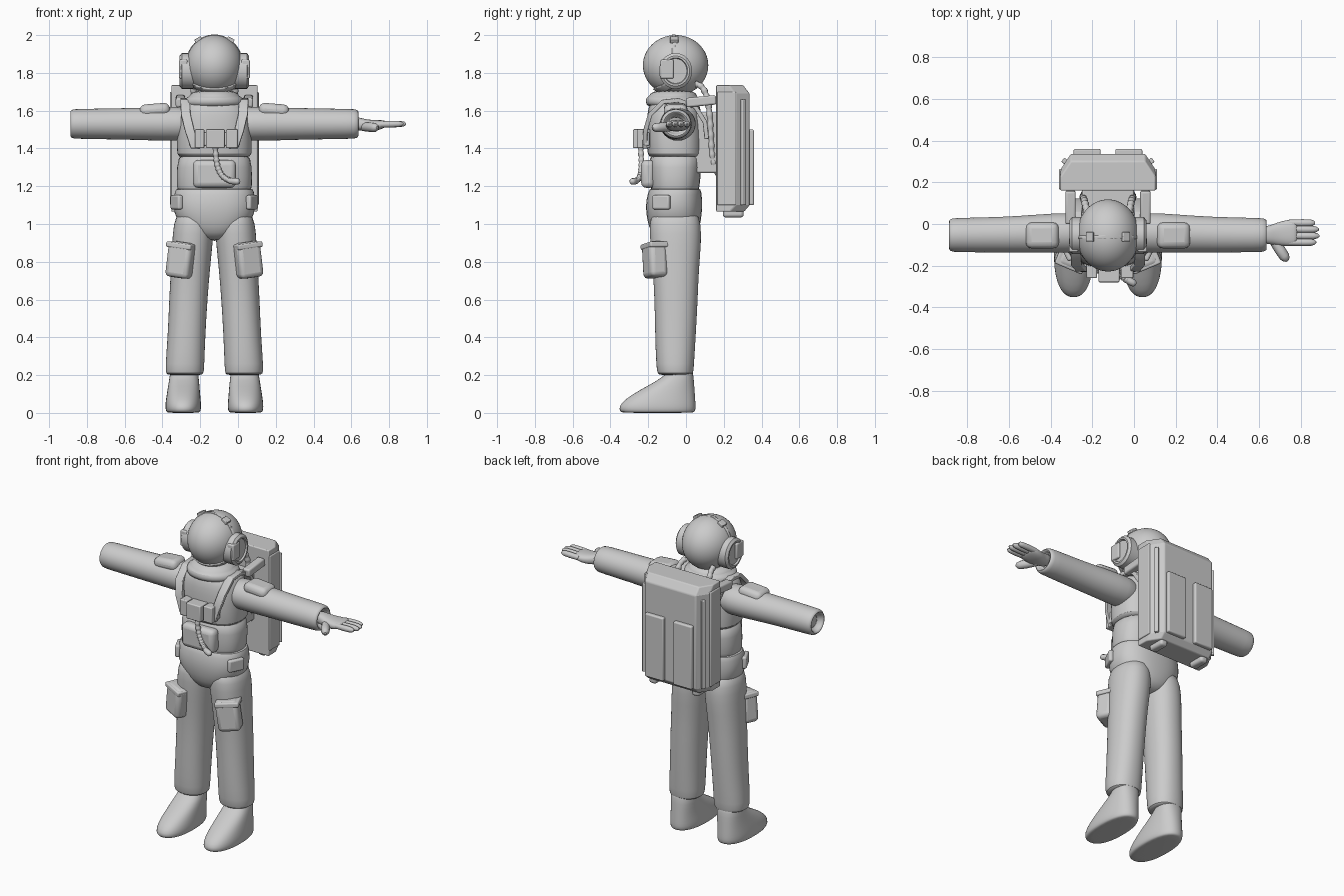
import bpy, bmesh, math
from mathutils import Vector, Matrix, Euler
from mathutils.geometry import interpolate_bezier

cube = bpy.data.objects.get("Cube")
if cube:
    bpy.data.objects.remove(cube)

CX = -0.125  # body centre line
SIDES = (("left", 1), ("right", -1))
HEAD = Vector((CX, -0.055, 1.84))

suit = bpy.data.materials.new("suit_grey")
suit.use_nodes = True
suit.diffuse_color = (0.6, 0.6, 0.6, 1)
suit.node_tree.nodes["Principled BSDF"].inputs["Base Color"].default_value = (0.6, 0.6, 0.6, 1)


def finish(name, bm, bevel=0, sub=0, angle=40):
    bmesh.ops.recalc_face_normals(bm, faces=bm.faces)
    me = bpy.data.meshes.new(name)
    bm.to_mesh(me)
    bm.free()
    me.materials.append(suit)
    me.shade_smooth()
    me.set_sharp_from_angle(angle=math.radians(angle))
    ob = bpy.data.objects.new(name, me)
    bpy.context.collection.objects.link(ob)
    if bevel:
        m = ob.modifiers.new("Bevel", "BEVEL")
        m.width, m.segments = bevel, 3
        m.limit_method = "ANGLE"
    if sub:
        ob.modifiers.new("Subdivision", "SUBSURF").levels = sub
        ob.modifiers["Subdivision"].render_levels = sub
    return ob


def skin(bm, rings):
    """Bridge equal rings of points and cap both ends."""
    loops = [[bm.verts.new(p) for p in r] for r in rings]
    for a, b in zip(loops, loops[1:]):
        for i in range(len(a)):
            j = (i + 1) % len(a)
            bm.faces.new((a[i], a[j], b[j], b[i]))
    bm.faces.new(loops[0])
    bm.faces.new(loops[-1])


def loft(name, axis, rings, s=1, p=2.0, n=24, sub=1, angle=60):
    """Rings are (position, centre a, centre b, radius a, radius b)."""
    bm, out = bmesh.new(), []
    for t, a, b, ra, rb in rings:
        ring = []
        for i in range(n):
            c, d = math.cos(math.tau * i / n), math.sin(math.tau * i / n)
            u = a + ra * math.copysign(abs(c) ** (2 / p), c)
            v = b + rb * math.copysign(abs(d) ** (2 / p), d)
            x, y, z = (t, u, v) if axis == "x" else (u, v, t)
            ring.append((CX + s * x, y, z))
        out.append(ring)
    skin(bm, out)
    return finish(name, bm, sub=sub, angle=angle)


def box(name, centre, size, s=1, rot=(0, 0, 0), bevel=0.01):
    bm = bmesh.new()
    x, y, z = centre
    turn = Euler((rot[0], s * rot[1], s * rot[2])).to_matrix().to_4x4()
    mat = Matrix.Translation((CX + s * x, y, z)) @ turn @ Matrix.Diagonal((*size, 1))
    bmesh.ops.create_cube(bm, size=1, matrix=mat)
    return finish(name, bm, bevel=bevel)


def tube(name, pts, radii, s=1):
    cu = bpy.data.curves.new(name, "CURVE")
    cu.dimensions, cu.bevel_depth, cu.bevel_resolution = "3D", 1.0, 3
    cu.use_fill_caps = True
    sp = cu.splines.new("POLY")
    sp.points.add(len(pts) - 1)
    for q, p, r in zip(sp.points, pts, radii):
        q.co, q.radius = (CX + s * p[0], p[1], p[2], 1), r
    sp.use_smooth = True
    cu.materials.append(suit)
    bpy.context.collection.objects.link(bpy.data.objects.new(name, cu))


def hose(name, ctrl, r, s=1, n=50):
    pts = interpolate_bezier(*[Vector(c) for c in ctrl], n)
    tube(name, pts, [r if i % 4 < 2 else r * 0.8 for i in range(n)], s)


def finger(name, a, b, r):
    a, b = Vector(a), Vector(b)
    steps = ((0, 0.9), (0.5, 1), (0.8, 0.95), (0.93, 0.7), (1, 0.25))
    tube(name, [a.lerp(b, t) for t, _ in steps], [r * k for _, k in steps])


def head_band(name, planes, grow, thick):
    """Slice of the helmet surface kept on the positive side of each plane."""
    bm = bmesh.new()
    bmesh.ops.create_uvsphere(bm, u_segments=48, v_segments=32, radius=1,
                              matrix=Matrix.Diagonal((0.15 * grow, 0.173 * grow, 0.16 * grow, 1)))
    for normal, dist in planes:
        no = Vector(normal).normalized()
        bmesh.ops.bisect_plane(bm, geom=bm.verts[:] + bm.edges[:] + bm.faces[:],
                               plane_co=no * dist, plane_no=no, clear_inner=True)
    ob = finish(name, bm)
    ob.location = HEAD
    if thick:
        ob.modifiers.new("Solidify", "SOLIDIFY").thickness = thick


# Helmet, chin rim, crown seam and neck ring
head_band("helmet", (), 1, 0)
head_band("chin_rim", (((0, -.4, .92), -.105), ((0, .4, -.92), .068), ((0, -1, 0), -.02)), 1.05, .012)
head_band("crown_seam", (((0, -1, 0), 0), ((0, 1, 0), -.018), ((0, 0, 1), 0)), 1.02, .006)
loft("neck_ring", "z", [(1.61, 0, -.065, .165, .145), (1.65, 0, -.07, .16, .145), (1.67, 0, -.07, .15, .142),
                        (1.675, 0, -.07, .13, .125), (1.71, 0, -.065, .12, .12)])

# Jacket, vest and trousers
loft("jacket", "z", [(1.12, 0, -.06, .19, .12), (1.2, 0, -.058, .202, .132), (1.3, 0, -.056, .2, .138),
                     (1.4, 0, -.055, .19, .14)], p=2.5)
loft("vest", "z", [(1.355, 0, -.056, .185, .135), (1.358, 0, -.056, .2, .148), (1.45, 0, -.06, .2, .152),
                   (1.55, 0, -.062, .195, .148), (1.61, 0, -.062, .18, .14), (1.65, 0, -.06, .145, .125),
                   (1.67, 0, -.06, .1, .1)], p=2.5)
loft("trousers_seat", "z", [(.91, 0, -.06, .06, .08), (.95, 0, -.06, .14, .125), (1.02, 0, -.063, .205, .145),
                            (1.1, 0, -.064, .222, .152), (1.16, 0, -.06, .213, .144), (1.185, 0, -.058, .207, .137),
                            (1.188, 0, -.058, .19, .12)], p=2.4)

for side, s in SIDES:
    # Ear units
    loft(side + "_ear_unit", "x", [(.11, -.055, 1.81, .088, .095), (.172, -.055, 1.81, .088, .095),
                                   (.184, -.055, 1.81, .074, .08), (.184, -.055, 1.81, .064, .07),
                                   (.174, -.055, 1.81, .06, .066)], s, sub=0, angle=30)
    box(side + "_ear_catch", (.165, -.1, 1.82), (.045, .07, .1), s, bevel=.008)
    box(side + "_crown_clip", (.085, -.062, 1.975), (.04, .045, .022), s, (0, .5, 0), .004)

    # Legs and boots
    loft(side + "_leg", "z", [(.2, .155, -.055, .085, .08), (.205, .157, -.056, .1, .095), (.24, .157, -.058, .104, .1),
                              (.4, .148, -.056, .1, .108), (.6, .138, -.052, .102, .115), (.75, .128, -.054, .104, .122),
                              (.9, .116, -.054, .108, .136), (1.0, .11, -.058, .108, .138),
                              (1.08, .1, -.06, .09, .12)], s, p=2.2)
    loft(side + "_boot", "z", [(.25, .16, -.03, .07, .06), (.2, .16, -.03, .076, .07), (.14, .162, -.083, .084, .128),
                               (.09, .164, -.125, .09, .174), (.05, .165, -.148, .095, .2),
                               (.018, .165, -.152, .095, .205), (.004, .165, -.15, .088, .195),
                               (0, .165, -.15, .08, .185)], s, p=2.3)
    # Thigh pouches with flaps
    box(side + "_thigh_pouch", (.177, -.165, .81), (.135, .1, .19), s, (0, -.13, .4), .025)
    box(side + "_pouch_flap", (.172, -.167, .885), (.143, .104, .03), s, (0, -.13, .4), .008)
    # Hip panels
    box(side + "_hip_panel", (.2, -.13, 1.115), (.03, .1, .075), s, (0, 0, -.45), .01)

    # Sleeves with hollow cuffs and shoulder pads
    loft(side + "_sleeve", "x", [(.08, -.045, 1.53, .09, .085), (.2, -.042, 1.53, .098, .092),
                                 (.34, -.046, 1.53, .092, .088), (.5, -.052, 1.53, .086, .083),
                                 (.73, -.053, 1.53, .083, .08), (.755, -.053, 1.53, .08, .077),
                                 (.766, -.053, 1.53, .066, .064), (.755, -.053, 1.53, .055, .053),
                                 (.72, -.053, 1.53, .052, .05)], s)
    box(side + "_shoulder_pad", (.315, -.055, 1.602), (.16, .125, .07), s, (0, .08, 0), .03)

    # Vest straps, following the shoulder front to back
    path = [(.1, -.218, 1.4), (.13, -.216, 1.49), (.152, -.19, 1.58), (.155, -.12, 1.648),
            (.155, -.04, 1.655), (.15, .05, 1.62), (.145, .1, 1.54), (.14, .11, 1.45)]
    bm, rings = bmesh.new(), []
    for i, (x, y, z) in enumerate(path):
        a, b = path[max(i - 1, 0)], path[min(i + 1, len(path) - 1)]
        out = Vector((0, a[2] - b[2], b[1] - a[1])).normalized() * .012
        rings.append([Vector((CX + s * (x + w), y, z)) + out * k
                      for w, k in ((-.025, -1), (.025, -1), (.025, 1), (-.025, 1))])
    skin(bm, rings)
    finish(side + "_shoulder_strap", bm, bevel=.004, angle=50)

    # Hoses from helmet to pack
    hose(side + "_air_hose", ((.1, .05, 1.74), (.12, .17, 1.74), (.13, .1, 1.32), (.1, .17, 1.27)), .018, s)

    # Pack side frames, feet, back panels and top catches
    box(side + "_pack_side_panel", (.224, .215, 1.4), (.022, .1, .6), s, bevel=.006)
    box(side + "_pack_foot", (.15, .25, 1.065), (.05, .11, .06), s, bevel=.015)
    box(side + "_pack_corner_rail", (.205, .3, 1.38), (.03, .025, .56), s, (0, 0, .63), .005)
    box(side + "_pack_back_panel", (.1, .343, 1.3), (.13, .034, .4), s, bevel=.008)
    box(side + "_pack_shoulder_clip", (.18, .08, 1.65), (.05, .16, .05), s, (.1, 0, 0), .01)

# Backpack body, narrowing at top and bottom
bm, rings = bmesh.new(), []
for z, cut in ((1.065, .03), (1.1, 0), (1.69, 0), (1.735, .035)):
    half = [(.228, .16), (.228, .262 - cut), (.178, .337 - cut)]
    rings.append([(CX + x, y, z) for x, y in half] + [(CX - x, y, z) for x, y in reversed(half)])
skin(bm, rings)
finish("backpack", bm, bevel=.006, angle=20)
box("pack_mount", (0, .11, 1.43), (.25, .13, .32))

# Chest controls, belly pouch and feed hose
box("chest_unit", (.005, -.235, 1.452), (.1, .09, .1), bevel=.006)
box("chest_unit_left", (.092, -.225, 1.452), (.06, .07, .1), bevel=.006)
box("chest_unit_right", (-.078, -.225, 1.452), (.05, .07, .1), bevel=.006)
box("chest_backing", (0, -.208, 1.45), (.27, .03, .07), bevel=.006)
box("belly_pouch", (0, -.2, 1.265), (.228, .075, .148), bevel=.028)
hose("feed_hose", ((.005, -.24, 1.41), (.01, -.23, 1.25), (.05, -.24, 1.23), (.125, -.285, 1.225)), .016)
finger("feed_nozzle", (.08, -.262, 1.228), (.135, -.29, 1.224), .018)

# Gloved left hand
loft("left_palm", "x", [(.72, -.053, 1.535, .04, .035), (.77, -.053, 1.53, .042, .034), (.81, -.048, 1.52, .055, .032),
                        (.86, -.043, 1.522, .064, .028), (.895, -.042, 1.528, .062, .022),
                        (.91, -.042, 1.53, .05, .014)], p=2.4)
for i, tip in enumerate((1.0, 1.015, 1.012, .995)):
    y = -.088 + .031 * i
    finger("left_finger_%d" % (i + 1), (.87, y, 1.527), (tip, y, 1.53), .018)
finger("left_thumb", (.79, -.07, 1.515), (.862, -.178, 1.51), .026)
